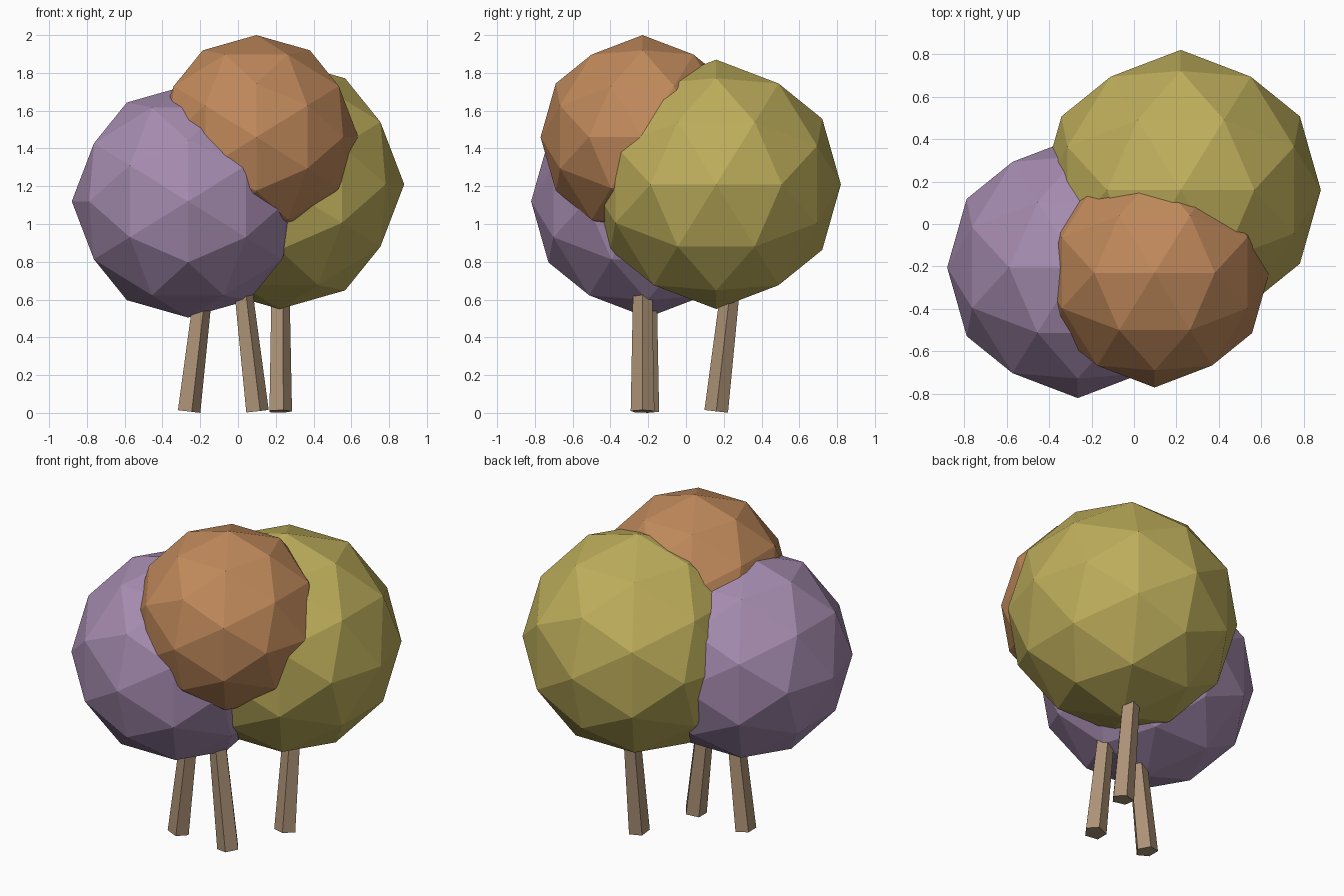
import bpy
import bmesh
import math
from mathutils import Matrix, Vector

if "Cube" in bpy.data.objects:
    bpy.data.objects.remove(bpy.data.objects["Cube"])


def material(name, rgb):
    """Flat colour from 8-bit sRGB."""
    mat = bpy.data.materials.new(name)
    lin = [((c / 255 + 0.055) / 1.055) ** 2.4 for c in rgb]
    mat.diffuse_color = (*lin, 1.0)
    mat.use_nodes = True
    mat.node_tree.nodes["Principled BSDF"].inputs["Base Color"].default_value = mat.diffuse_color
    return mat


def finish(bm, name, mat):
    mesh = bpy.data.meshes.new(name)
    bm.to_mesh(mesh)
    bm.free()
    mesh.materials.append(mat)
    obj = bpy.data.objects.new(name, mesh)
    bpy.context.collection.objects.link(obj)
    return obj


# Turns the icosphere so that edge midpoints point along x, y and z
AXIS_TURN = Matrix.Rotation(-math.atan(2 / (1 + math.sqrt(5))), 4, 'Y')


def crown(name, centre, radius, mat):
    bm = bmesh.new()
    bmesh.ops.create_icosphere(bm, subdivisions=2, radius=radius,
                               matrix=Matrix.Translation(centre) @ AXIS_TURN)
    return finish(bm, name, mat)


def trunk(name, base, lean, mat, length=0.8):
    """Five-sided tapered trunk leaning along (x, y), one corner towards +x."""
    bm = bmesh.new()
    axis = Vector((*lean, 1.0)).normalized()
    tilt = Vector((0, 0, 1)).rotation_difference(axis).to_matrix().to_4x4()
    place = (Matrix.Translation(base) @ tilt
             @ Matrix.Translation((0, 0, length / 2))
             @ Matrix.Rotation(-math.pi / 2, 4, 'Z'))
    bmesh.ops.create_cone(bm, cap_ends=True, segments=5, radius1=0.066,
                          radius2=0.05, depth=length, matrix=place)
    return finish(bm, name, mat)


bark = material("bark_brown", (172, 146, 118))
purple = material("leaf_purple", (166, 140, 176))
orange = material("leaf_orange", (192, 137, 91))
olive = material("leaf_olive", (190, 174, 91))

# Faceted leaf crowns
crown("purple_crown", (-0.265, -0.205, 1.12), 0.615, purple)
crown("orange_crown", (0.097, -0.23, 1.46), 0.54, orange)
crown("olive_crown", (0.22, 0.16, 1.21), 0.66, olive)

# Leaning trunks, one under each crown
trunk("purple_trunk", (-0.265, -0.205, 0.008), (0.12, 0), bark)
trunk("orange_trunk", (0.097, -0.23, 0.008), (-0.115, 0), bark)
trunk("olive_trunk", (0.22, 0.16, 0.008), (0, 0.115), bark)
